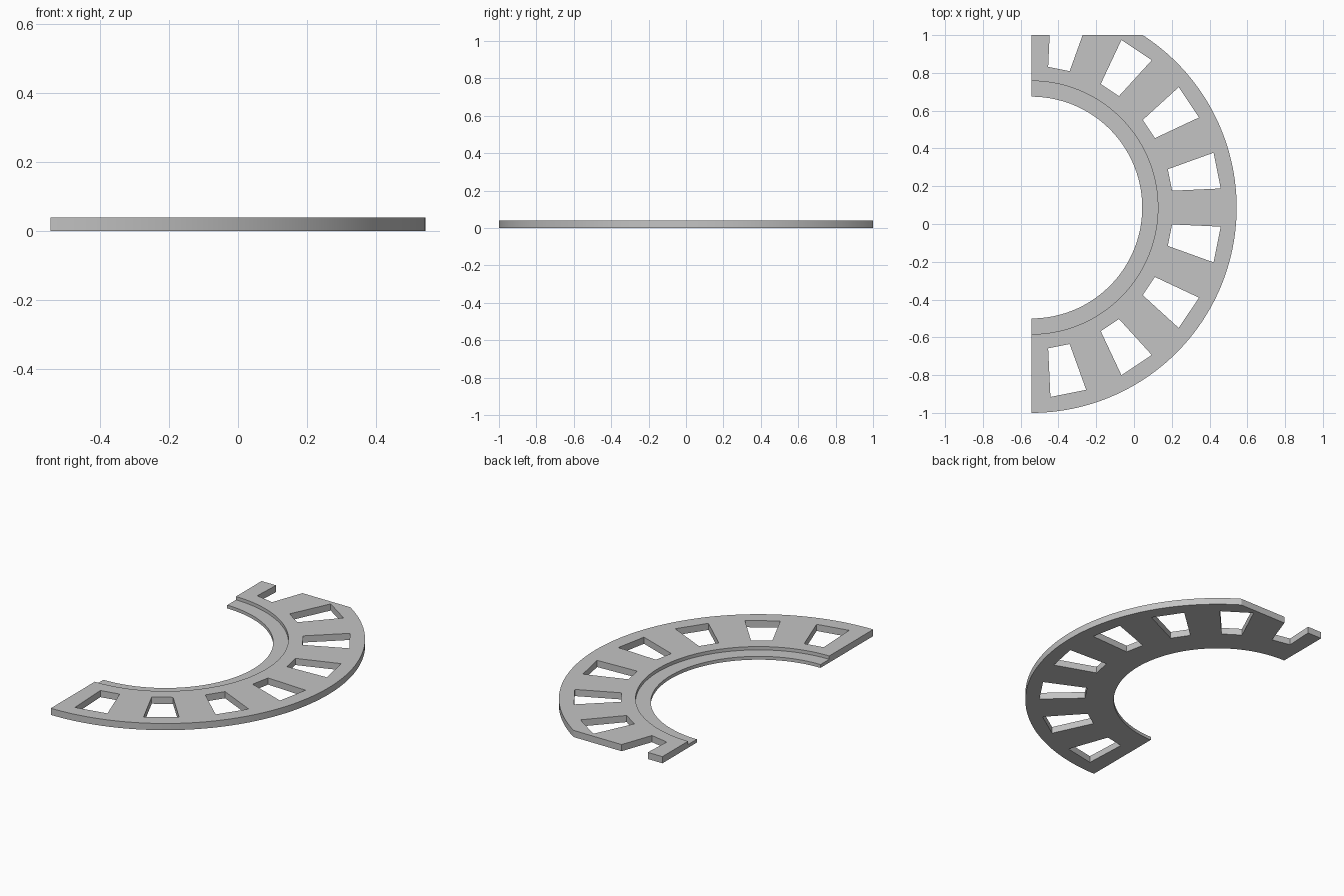
import bpy, bmesh, math
from mathutils import Matrix, Vector

cube = bpy.data.objects.get("Cube")
if cube:
    bpy.data.objects.remove(cube, do_unlink=True)

CX, CY = -0.5435, 0.087            # centre of the arcs
R_IN, R_STEP, R_OUT = 0.587, 0.67, 1.087
LEDGE, TOP = 0.02, 0.04
STEPS = 96
WINDOWS = 8


def new_object(name, bm):
    bmesh.ops.recalc_face_normals(bm, faces=bm.faces)
    mesh = bpy.data.meshes.new(name)
    bm.to_mesh(mesh)
    bm.free()
    obj = bpy.data.objects.new(name, mesh)
    bpy.context.collection.objects.link(obj)
    return obj


def add_prism(bm, outline, z0, z1):
    low = [bm.verts.new((x, y, z0)) for x, y in outline]
    high = [bm.verts.new((x, y, z1)) for x, y in outline]
    bm.faces.new(low[::-1])
    bm.faces.new(high)
    n = len(outline)
    for i in range(n):
        j = (i + 1) % n
        bm.faces.new((low[i], low[j], high[j], high[i]))


# Half ring: stepped cross-section swept through 180 degrees
profile = [(R_IN, 0), (R_OUT, 0), (R_OUT, TOP), (R_STEP, TOP),
           (R_STEP, LEDGE), (R_IN, LEDGE)]
bm = bmesh.new()
rings = []
for i in range(STEPS + 1):
    a = math.pi * (i / STEPS - 0.5)
    rings.append([bm.verts.new((CX + r * math.cos(a), CY + r * math.sin(a), z))
                  for r, z in profile])
for a, b in zip(rings, rings[1:]):
    for k in range(len(profile)):
        m = (k + 1) % len(profile)
        bm.faces.new((a[k], a[m], b[m], b[k]))
bm.faces.new(rings[0])
bm.faces.new(rings[-1][::-1])
ring = new_object("slotted_half_ring", bm)

# Cutters: tapered windows, and a block that trims the back edge flat
bm = bmesh.new()
window = [(0.748, -0.058), (1.003, -0.0965), (1.003, 0.0965), (0.748, 0.058)]
for i in range(WINDOWS):
    turn = Matrix.Rotation(math.pi * ((i + 0.5) / WINDOWS - 0.5), 2)
    corners = [turn @ Vector(p) + Vector((CX, CY)) for p in window]
    add_prism(bm, corners, -0.1, 0.1)
windows = new_object("window_cutter", bm)

bm = bmesh.new()
add_prism(bm, [(-1, 1), (1, 1), (1, 1.5), (-1, 1.5)], -0.1, 0.1)
trim = new_object("back_trim_cutter", bm)

for cutter in (windows, trim):
    mod = ring.modifiers.new(cutter.name, "BOOLEAN")
    mod.operation = "DIFFERENCE"
    mod.solver = "EXACT"
    mod.object = cutter

# Apply the cuts and discard the cutters
bpy.context.view_layer.update()
evaluated = ring.evaluated_get(bpy.context.evaluated_depsgraph_get())
cut_mesh = bpy.data.meshes.new_from_object(evaluated)
ring.modifiers.clear()
ring.data = cut_mesh
for cutter in (windows, trim):
    bpy.data.objects.remove(cutter, do_unlink=True)

# Plain grey finish
grey = bpy.data.materials.new("light_grey")
grey.use_nodes = True
colour = (0.55, 0.55, 0.55, 1)
grey.diffuse_color = colour
grey.node_tree.nodes["Principled BSDF"].inputs["Base Color"].default_value = colour
ring.data.materials.clear()
ring.data.materials.append(grey)

# Smooth the curved walls, keep the edges crisp
bpy.ops.object.select_all(action="DESELECT")
ring.select_set(True)
bpy.context.view_layer.objects.active = ring
bpy.ops.object.shade_smooth_by_angle(angle=math.radians(20))
